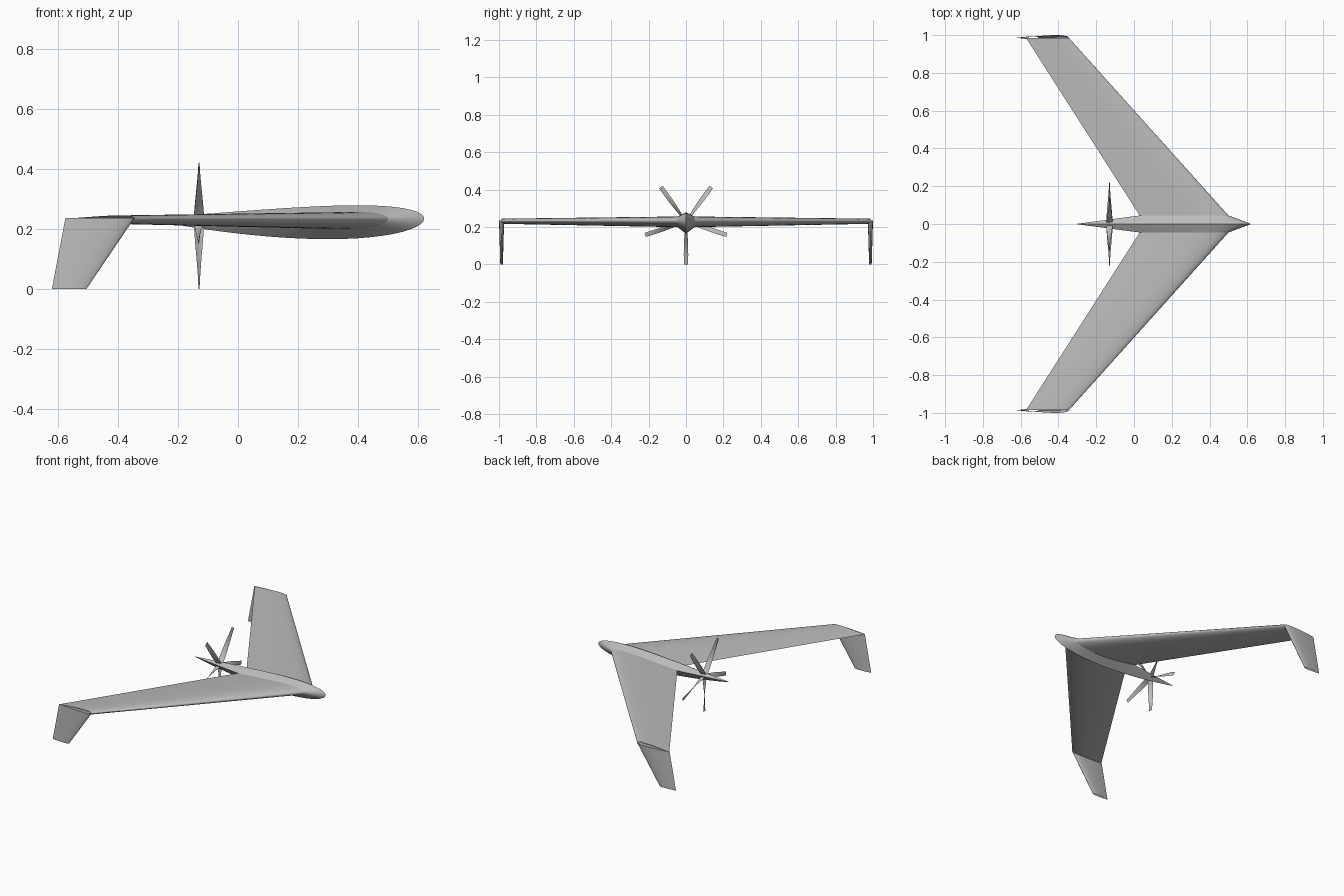
import bpy, bmesh, math
from mathutils import Vector, Matrix

if "Cube" in bpy.data.objects:
    bpy.data.objects.remove(bpy.data.objects["Cube"])

grey = bpy.data.materials.new("plain grey")
grey.use_nodes = True
grey.diffuse_color = (0.5, 0.5, 0.5, 1)
grey.node_tree.nodes["Principled BSDF"].inputs["Base Color"].default_value = (0.5, 0.5, 0.5, 1)


def airfoil(thickness=0.12, camber=0.0, steps=28):
    """Closed outline as (chord fraction, offset), trailing edge round the nose and back."""
    def half(u):
        return 5 * thickness * (0.2969 * math.sqrt(u) - 0.126 * u - 0.3516 * u**2
                                + 0.2843 * u**3 - 0.1036 * u**4)
    us = [(1 - math.cos(math.pi * i / steps)) / 2 for i in range(steps + 1)]
    upper = [(u, half(u) + camber * 4 * u * (1 - u)) for u in reversed(us)]
    lower = [(u, -half(u) + camber * 4 * u * (1 - u)) for u in us[1:-1]]
    return upper + lower


def loft(name, sections, caps=False, angle=40):
    """Skin a row of matching closed outlines."""
    bm = bmesh.new()
    rings = [[bm.verts.new(p) for p in s] for s in sections]
    for a, b in zip(rings, rings[1:]):
        for i in range(len(a)):
            j = (i + 1) % len(a)
            bm.faces.new((a[i], a[j], b[j], b[i]))
    if caps:
        bm.faces.new(rings[0])
        bm.faces.new(rings[-1])
    bmesh.ops.recalc_face_normals(bm, faces=bm.faces)
    mesh = bpy.data.meshes.new(name)
    bm.to_mesh(mesh)
    bm.free()
    mesh.materials.append(grey)
    obj = bpy.data.objects.new(name, mesh)
    bpy.context.collection.objects.link(obj)
    bpy.ops.object.select_all(action="DESELECT")
    obj.select_set(True)
    bpy.context.view_layer.objects.active = obj
    bpy.ops.object.shade_smooth_by_angle(angle=math.radians(angle))
    return obj


def rib(y, nose, tail, z=0.234):
    """Upright section lying along x."""
    c = nose - tail
    return [(nose - u * c, y, z + t * c) for u, t in airfoil(camber=-0.015)]


def flat_rib(y, nose, tail, z):
    """Level section for the winglets."""
    c = nose - tail
    return [(nose - u * c, y + t * c, z) for u, t in airfoil()]


# Centre body: long middle section blended into both wing roots
ROOT, TIP = 0.045, 0.986
loft("centre_body", [rib(-ROOT, 0.5, 0.03), rib(0, 0.62, -0.31), rib(ROOT, 0.5, 0.03)], angle=35)

# Swept wings and hanging winglets
for side, s in (("left", 1), ("right", -1)):
    loft(side + "_wing", [rib(s * ROOT, 0.5, 0.03), rib(s * TIP, -0.345, -0.572)])
    loft(side + "_winglet", [flat_rib(s * TIP, -0.345, -0.575, 0.236),
                             flat_rib(s * TIP, -0.505, -0.62, 0)])

# Five twisted pusher propeller blades
HUB = Vector((-0.13, 0, 0.229))
for k in range(5):
    turn = Matrix.Rotation(math.radians(72 * k), 3, "X")
    sections = []
    for i in range(9):
        f = i / 8
        r = 0.012 + f * 0.217
        chord = 0.034 - 0.011 * f
        pitch = math.radians(75 * (1 - f) ** 1.3 + 8)
        twist = Matrix.Rotation(pitch, 3, "Z")
        ring = [twist @ Vector((t * chord, (u - 0.5) * chord, 0)) for u, t in airfoil(0.1, steps=8)]
        sections.append([HUB + turn @ (p + Vector((0, 0, -r))) for p in ring])
    loft(f"propeller_blade_{k + 1}", sections, caps=True)
